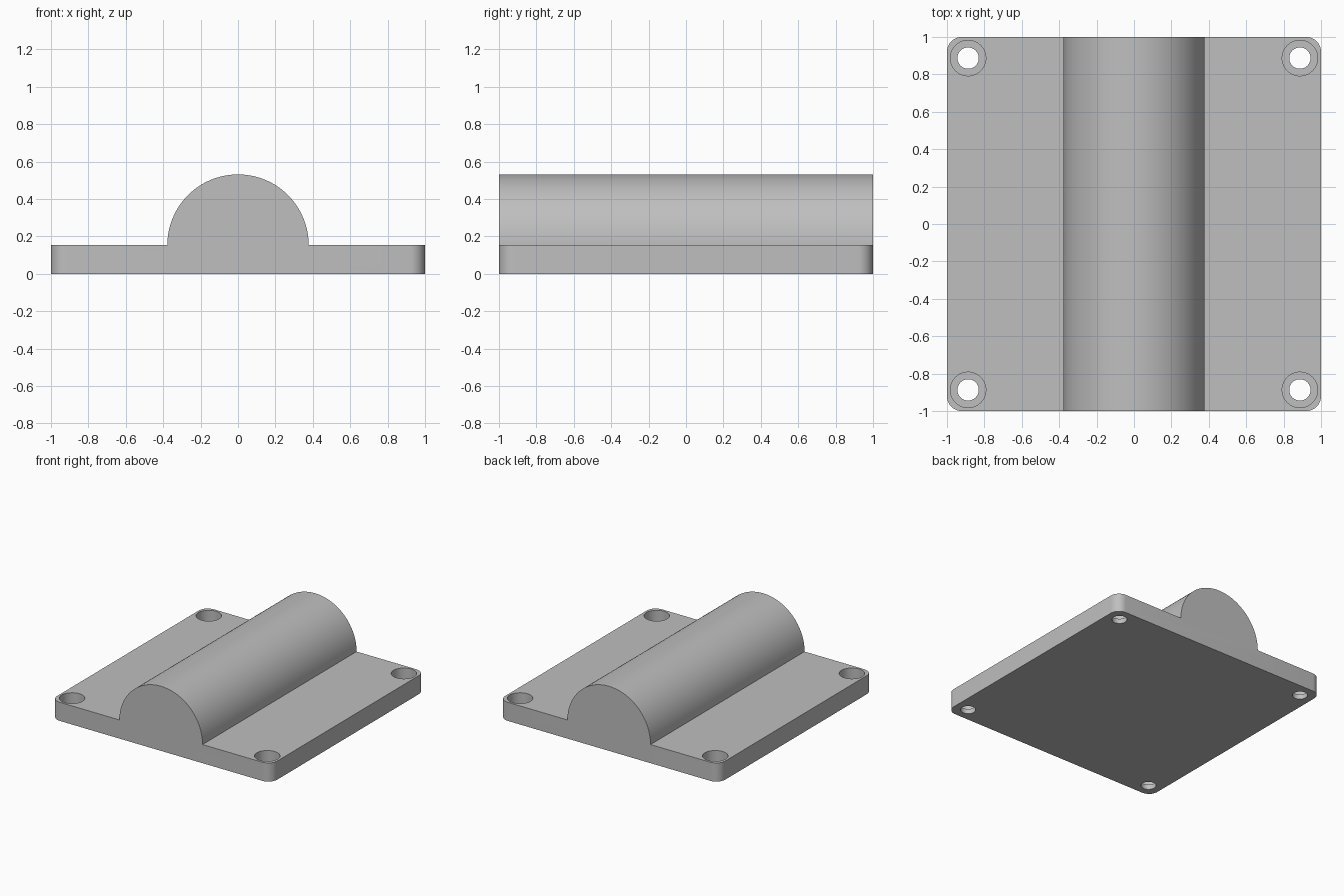
import bpy
import bmesh
import math
from mathutils import Matrix

if "Cube" in bpy.data.objects:
    bpy.data.objects.remove(bpy.data.objects["Cube"], do_unlink=True)

PLATE_Z = 0.153
ARCH_R = 0.378
HOLE_POS = 0.887
FLOOR_Z = 0.04

grey = bpy.data.materials.new("plain_grey")
grey.use_nodes = True
grey.diffuse_color = (0.52, 0.52, 0.52, 1)
grey.node_tree.nodes["Principled BSDF"].inputs["Base Color"].default_value = grey.diffuse_color


def make_object(name, bm):
    bmesh.ops.recalc_face_normals(bm, faces=bm.faces[:])
    mesh = bpy.data.meshes.new(name)
    bm.to_mesh(mesh)
    bm.free()
    mesh.materials.append(grey)
    obj = bpy.data.objects.new(name, mesh)
    bpy.context.collection.objects.link(obj)
    return obj


def hole_cutters(name, radius, bottom, top):
    # One cylinder in each corner
    bm = bmesh.new()
    for x in (-HOLE_POS, HOLE_POS):
        for y in (-HOLE_POS, HOLE_POS):
            bmesh.ops.create_cone(
                bm, cap_ends=True, segments=48, radius1=radius, radius2=radius,
                depth=top - bottom,
                matrix=Matrix.Translation((x, y, (top + bottom) / 2)))
    obj = make_object(name, bm)
    obj.hide_render = True
    return obj


# Base plate and half-round ridge as one extruded profile
arc = [(ARCH_R * math.cos(math.pi * i / 64), PLATE_Z + ARCH_R * math.sin(math.pi * i / 64))
       for i in range(65)]
profile = [(-1, 0), (1, 0), (1, PLATE_Z)] + arc + [(-1, PLATE_Z)]
bm = bmesh.new()
end = bm.faces.new([bm.verts.new((x, -1, z)) for x, z in profile])
sweep = bmesh.ops.extrude_face_region(bm, geom=[end])
moved = [v for v in sweep["geom"] if isinstance(v, bmesh.types.BMVert)]
bmesh.ops.translate(bm, vec=(0, 2, 0), verts=moved)

# Rounded plate corners
corners = [e for e in bm.edges
           if all(abs(v.co.x) > 0.99 for v in e.verts)
           and abs(e.verts[0].co.z - e.verts[1].co.z) > 0.1]
bmesh.ops.bevel(bm, geom=corners, offset=0.08, segments=10, profile=0.5, affect="EDGES")
body = make_object("ridged_mounting_plate", bm)

# Counterbored screw holes
for cutter in (hole_cutters("counterbore_cutter", 0.095, FLOOR_Z, 0.3),
               hole_cutters("screw_hole_cutter", 0.057, -0.1, 0.25)):
    mod = body.modifiers.new(cutter.name, "BOOLEAN")
    mod.operation = "DIFFERENCE"
    mod.solver = "EXACT"
    mod.object = cutter
    bpy.context.view_layer.objects.active = body
    bpy.ops.object.modifier_apply(modifier=mod.name)
    bpy.data.objects.remove(cutter, do_unlink=True)

# Smooth curves, crisp edges
bpy.ops.object.select_all(action="DESELECT")
body.select_set(True)
bpy.context.view_layer.objects.active = body
bpy.ops.object.shade_smooth_by_angle(angle=math.radians(30))
